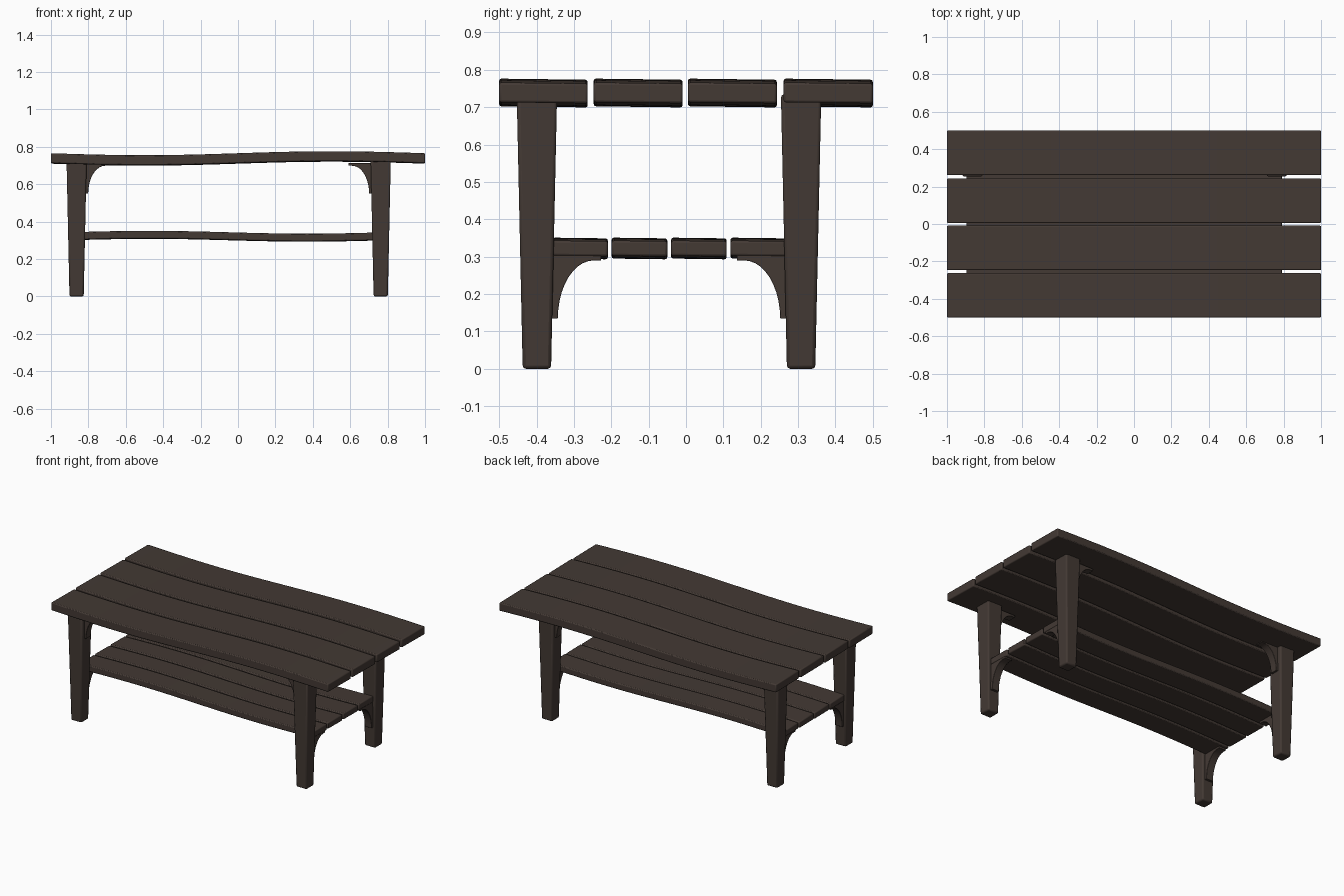
import bpy, bmesh, math

cube = bpy.data.objects.get("Cube")
if cube:
    bpy.data.objects.remove(cube)

wood = bpy.data.materials.new("dark_brown_wood")
wood.use_nodes = True
colour = (0.056, 0.041, 0.034, 1)
wood.diffuse_color = colour
bsdf = wood.node_tree.nodes["Principled BSDF"]
bsdf.inputs["Base Color"].default_value = colour
bsdf.inputs["Roughness"].default_value = 0.8


def finish(bm, name, bevel):
    bmesh.ops.recalc_face_normals(bm, faces=bm.faces)
    mesh = bpy.data.meshes.new(name)
    bm.to_mesh(mesh)
    bm.free()
    mesh.materials.append(wood)
    ob = bpy.data.objects.new(name, mesh)
    bpy.context.collection.objects.link(ob)
    mod = ob.modifiers.new("soft_edges", "BEVEL")
    mod.width = bevel
    mod.segments = 2
    mod.limit_method = "ANGLE"
    mod.angle_limit = math.radians(40)
    bpy.ops.object.select_all(action="DESELECT")
    ob.select_set(True)
    bpy.context.view_layer.objects.active = ob
    bpy.ops.object.shade_smooth_by_angle(angle=math.radians(30))
    return ob


def plank(name, x0, x1, y0, y1, z, thick, wave, tilt):
    """Gently waving board swept along x."""
    bm = bmesh.new()
    steps = 24
    rings = []
    for i in range(steps + 1):
        t = i / steps
        zc = z + wave * math.sin(math.tau * (t - 0.5))
        ring = []
        for y, s, k in ((y0, -1, 1), (y1, -1, -1), (y1, 1, -1), (y0, 1, 1)):
            ring.append(bm.verts.new((x0 + (x1 - x0) * t, y, zc + s * thick / 2 + k * tilt)))
        rings.append(ring)
    for a, b in zip(rings, rings[1:]):
        for j in range(4):
            k = (j + 1) % 4
            bm.faces.new((a[j], a[k], b[k], b[j]))
    bm.faces.new(rings[0])
    bm.faces.new(rings[-1])
    finish(bm, name, 0.006)


def leg(name, x, y):
    """Square post tapering to the floor."""
    bm = bmesh.new()
    bmesh.ops.create_cube(bm, size=1)
    for v in bm.verts:
        top = v.co.z > 0
        w = 0.108 if top else 0.076
        v.co = (x + v.co.x * w, y + v.co.y * w, 0.735 if top else 0)
    finish(bm, name, 0.009)


def bracket(name, place, reach, drop, thick):
    """Concave corner brace; place(u, v, w) maps outward, up and side to the model."""
    lip = 0.014
    pts = [(-0.03, 0), (reach, 0), (reach, -lip)]
    for i in range(11):
        a = math.pi / 2 * i / 10
        pts.append((lip + (reach - lip - 0.02) * (1 - math.sin(a)),
                    -lip - (drop - lip) * (1 - math.cos(a))))
    pts += [(0, -drop), (-0.03, -drop)]
    bm = bmesh.new()
    sides = [[bm.verts.new(place(u, v, s * thick / 2)) for u, v in pts] for s in (-1, 1)]
    for side in sides:
        bm.faces.new(side)
    n = len(pts)
    for i in range(n):
        j = (i + 1) % n
        bm.faces.new((sides[0][i], sides[0][j], sides[1][j], sides[1][i]))
    finish(bm, name, 0.002)


# Table top boards
for i, (y0, y1) in enumerate(((-0.5, -0.263), (-0.247, -0.009), (0.005, 0.243), (0.261, 0.5))):
    plank(f"top_board_{i + 1}", -1, 1, y0, y1, 0.738, 0.053, 0.0105, 0.0015)

# Lower shelf boards
for i in range(4):
    y0 = -0.358 + i * 0.159
    plank(f"shelf_board_{i + 1}", -0.895, 0.79, y0, y0 + 0.149, 0.322, 0.041, -0.0075, 0.001)

# Legs with a brace under the top and another under the shelf
for xn, x, dx in (("right", -0.863, 1), ("left", 0.763, -1)):
    for yn, y, dy in (("front", -0.399, 1), ("back", 0.308, -1)):
        leg(f"{yn}_{xn}_leg", x, y)
        bracket(f"{yn}_{xn}_top_brace",
                lambda u, v, w: (x + dx * (0.048 + u), y + w, 0.713 + v), 0.125, 0.163, 0.05)
        bracket(f"{yn}_{xn}_shelf_brace",
                lambda u, v, w: (x + w, y + dy * (0.042 + u), 0.304 + v), 0.13, 0.17, 0.05)
